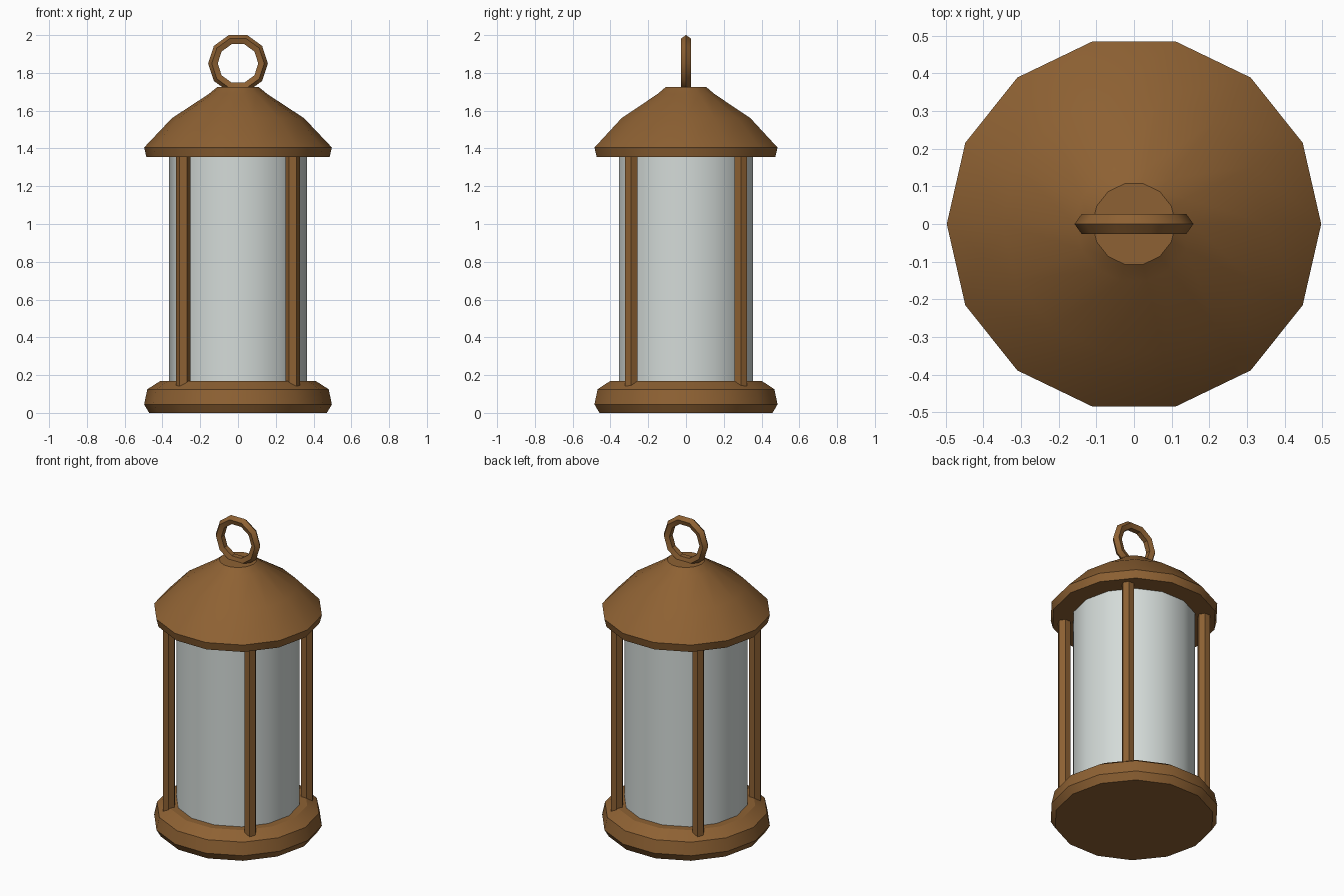
import bpy, bmesh, math

if "Cube" in bpy.data.objects:
    bpy.data.objects.remove(bpy.data.objects["Cube"])

def material(name, rgb):
    m = bpy.data.materials.new(name)
    m.diffuse_color = (*rgb, 1)
    m.use_nodes = True
    m.node_tree.nodes["Principled BSDF"].inputs["Base Color"].default_value = m.diffuse_color
    return m

BRONZE = material("warm bronze", (0.27, 0.12, 0.033))
GLASS = material("frosted glass", (0.66, 0.71, 0.69))

def finish(name, bm, mat, loc=(0, 0, 0)):
    bmesh.ops.recalc_face_normals(bm, faces=bm.faces)
    me = bpy.data.meshes.new(name)
    bm.to_mesh(me)
    bm.free()
    me.materials.append(mat)
    ob = bpy.data.objects.new(name, me)
    ob.location = loc
    bpy.context.collection.objects.link(ob)
    bpy.ops.object.select_all(action='DESELECT')
    ob.select_set(True)
    bpy.context.view_layer.objects.active = ob
    bpy.ops.object.shade_smooth_by_angle(angle=math.radians(30))
    return ob

def lathe(name, profile, sides, mat, loc=(0, 0, 0)):
    """Closed solid turned around z from (radius, height) points."""
    bm = bmesh.new()
    rings = [[bm.verts.new((r * math.cos(math.tau * i / sides),
                            r * math.sin(math.tau * i / sides), z))
              for i in range(sides)] for r, z in profile]
    for a, b in zip(rings, rings[1:]):
        for i in range(sides):
            j = (i + 1) % sides
            bm.faces.new((a[i], a[j], b[j], b[i]))
    bm.faces.new(rings[0][::-1])
    bm.faces.new(rings[-1])
    return finish(name, bm, mat, loc)

def ring(name, major, minor, sides, section, mat, loc):
    """Upright ring around the y axis."""
    bm = bmesh.new()
    grid = []
    for i in range(sides):
        a = math.tau * i / sides
        row = []
        for k in range(section):
            b = math.tau * k / section
            r = major + minor * math.cos(b)
            row.append(bm.verts.new((r * math.cos(a), minor * math.sin(b), r * math.sin(a))))
        grid.append(row)
    for i in range(sides):
        p, q = grid[i], grid[(i + 1) % sides]
        for k in range(section):
            n = (k + 1) % section
            bm.faces.new((p[k], p[n], q[n], q[k]))
    return finish(name, bm, mat, loc)

# Base, glass and roof
lathe("base", [(0.47, 0), (0.497, 0.045), (0.48, 0.125), (0.41, 0.17)], 14, BRONZE)
lathe("glass_cylinder", [(0.364, 0.15), (0.364, 1.37)], 14, GLASS)
lathe("roof", [(0.485, 1.355), (0.497, 1.405), (0.35, 1.56),
               (0.155, 1.688), (0.11, 1.725)], 14, BRONZE)

# Four hexagonal posts
for sx, side in ((-1, "left"), (1, "right")):
    for sy, end in ((-1, "front"), (1, "back")):
        lathe(f"{end}_{side}_post", [(0.038, 0.13), (0.038, 1.38)], 6, BRONZE,
              (0.29 * sx, 0.29 * sy, 0))

# Carrying ring
ring("carrying_ring", 0.13, 0.028, 10, 5, BRONZE, (0, 0, 1.85))
